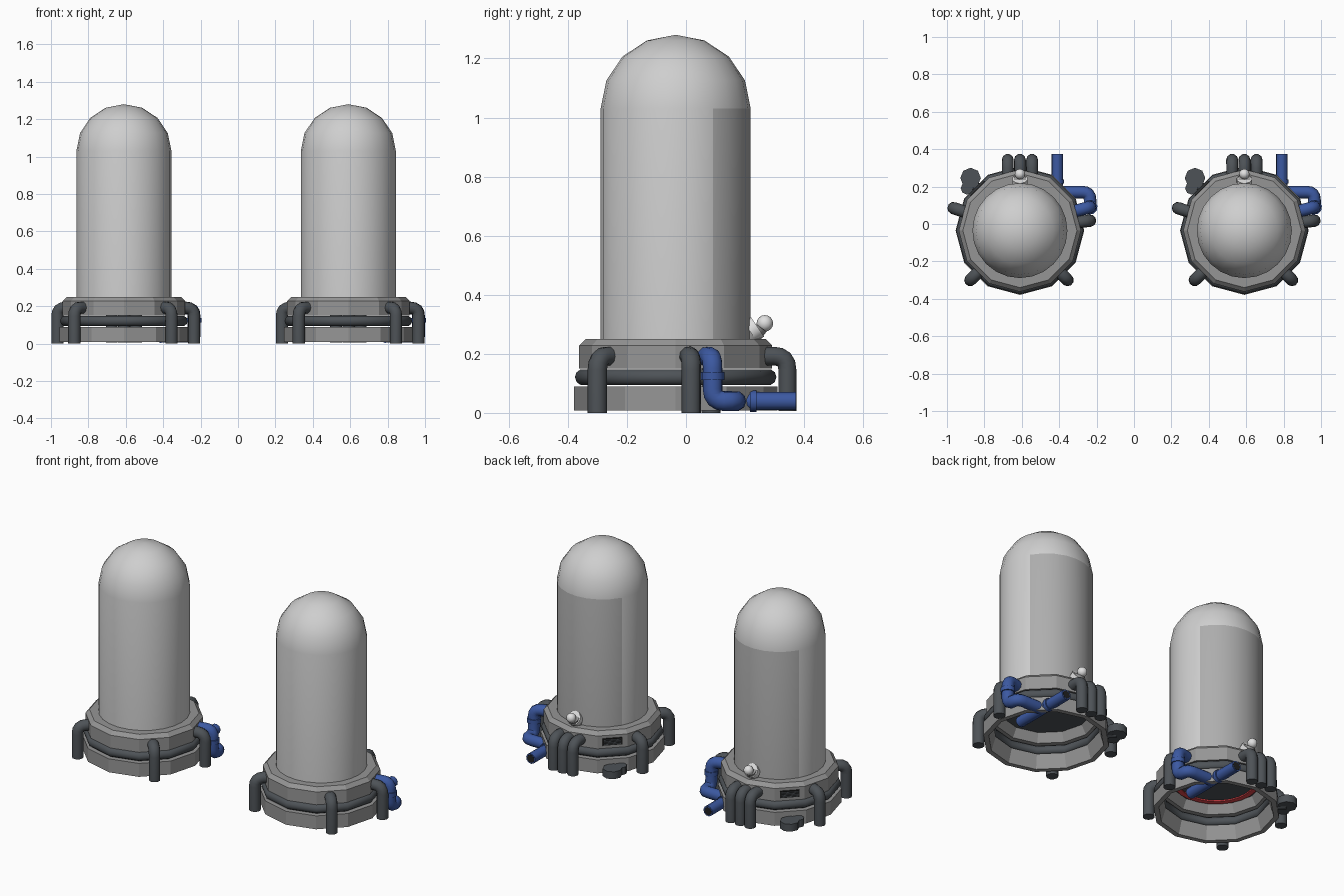
import bpy, bmesh, math
from mathutils import Vector, Matrix

if "Cube" in bpy.data.objects:
    bpy.data.objects.remove(bpy.data.objects["Cube"])


def material(name, r, g, b):
    m = bpy.data.materials.new(name)
    m.diffuse_color = (r, g, b, 1)
    m.use_nodes = True
    m.node_tree.nodes["Principled BSDF"].inputs["Base Color"].default_value = m.diffuse_color
    return m


GLASS = material("pale_glass", .62, .62, .62)
PANEL = material("back_panel_grey", .42, .42, .42)
METAL = material("grey_metal", .30, .30, .30)
HOSE = material("dark_hose", .075, .085, .095)
BLUE = material("blue_pipe", .045, .10, .36)
BLACK = material("black", .015, .015, .015)
WHITE = material("lamp_white", .75, .75, .75)
RED = material("red_light", .75, .06, .07)


def finish(bm, name, mats, origin, smooth=None):
    bmesh.ops.recalc_face_normals(bm, faces=bm.faces)
    me = bpy.data.meshes.new(name)
    bm.to_mesh(me)
    bm.free()
    ob = bpy.data.objects.new(name, me)
    bpy.context.collection.objects.link(ob)
    ob.location = origin
    for m in mats:
        me.materials.append(m)
    if smooth:
        bpy.ops.object.select_all(action='DESELECT')
        ob.select_set(True)
        bpy.context.view_layer.objects.active = ob
        bpy.ops.object.shade_smooth_by_angle(angle=math.radians(smooth))
    return ob


def lathe(name, profile, sides, mat, origin, closed=True, smooth=None):
    """Spin an (r, z) profile round z, with a corner facing the front."""
    bm = bmesh.new()
    rings = []
    for r, z in profile:
        if r < 1e-5:
            rings.append([bm.verts.new((0, 0, z))] * sides)
        else:
            rings.append([bm.verts.new((r * math.cos(a), r * math.sin(a), z)) for a in
                          (math.tau * i / sides - math.pi / 2 for i in range(sides))])
    pairs = list(zip(rings, rings[1:]))
    if closed:
        pairs.append((rings[-1], rings[0]))
    for a, b in pairs:
        for i in range(sides):
            j = (i + 1) % sides
            vs = list(dict.fromkeys((a[i], a[j], b[j], b[i])))
            if len(vs) > 2:
                bm.faces.new(vs)
    return finish(bm, name, [mat], origin, smooth)


def rounded(points, bend):
    """Replace the inner corners of a path with short arcs."""
    pts = [Vector(p) for p in points]
    out = [pts[0]]
    for a, b, c in zip(pts, pts[1:], pts[2:]):
        p, q = b + (a - b).normalized() * bend, b + (c - b).normalized() * bend
        for k in range(5):
            t = k / 4
            out.append(p * (1 - t) ** 2 + b * 2 * t * (1 - t) + q * t * t)
    return out + [pts[-1]]


def pipe(name, points, radius, mat, origin, bend=.045, sides=10):
    path = rounded(points, bend)
    bm = bmesh.new()
    rings, n = [], None
    for i, p in enumerate(path):
        d = (path[min(i + 1, len(path) - 1)] - path[max(i - 1, 0)]).normalized()
        if n is None:
            n = d.orthogonal()
        n = (n - d * n.dot(d)).normalized()
        s = d.cross(n)
        rings.append([bm.verts.new(p + radius * (n * math.cos(a) + s * math.sin(a)))
                      for a in (math.tau * k / sides for k in range(sides))])
    for a, b in zip(rings, rings[1:]):
        for k in range(sides):
            bm.faces.new((a[k], a[k - 1], b[k - 1], b[k]))
    bm.faces.new(rings[0])
    bm.faces.new(rings[-1])
    return finish(bm, name, [mat], origin, 50)


def box(name, size, centre, turn, mat, origin):
    bm = bmesh.new()
    bmesh.ops.create_cube(bm, size=1)
    bm.transform(Matrix.Translation(centre) @ Matrix.Rotation(turn, 4, 'Z')
                 @ Matrix.Diagonal((*size, 1)))
    return finish(bm, name, [mat], origin)


def pod(tag, cx, lit):
    o = (cx, -.035, 0)
    # Glass tube with a dome; the back third of the wall is a darker panel
    R = .254
    dome = [(R * math.cos(math.radians(a)), 1.03 + .25 * math.sin(math.radians(a)))
            for a in (22.5, 45, 67.5)]
    glass = lathe(tag + "_glass_tube", [(0, .2), (R, .2), (R, 1.03)] + dome + [(0, 1.28)],
                  24, GLASS, o, False, 40)
    glass.data.materials.append(PANEL)
    glass.data.materials.append(HOSE)
    for f in glass.data.polygons:
        c = f.center
        if c.z < .21:
            f.material_index = 2
        elif c.z < 1.03 and c.y > R * .5:
            f.material_index = 1

    # Base rings
    lathe(tag + "_upper_ring", [(.327, .15), (.327, .228), (.305, .25), (.25, .25),
                                (.25, .2), (.28, .15)], 12, METAL, o)
    lathe(tag + "_lower_ring", [(.344, .008), (.344, .09), (.29, .09), (.315, .008)],
          12, METAL, o)
    lathe(tag + "_ring_hose", [(.313 + .028 * math.cos(a), .121 + .028 * math.sin(a))
                               for a in (math.tau * k / 10 for k in range(10))],
          12, HOSE, o, True, 50)
    # Light ring under the floor of the tube
    if lit:
        lathe(tag + "_floor_light", [(.205, .192), (.235, .192), (.235, .199), (.205, .199)],
              24, RED, o)

    # Bent hoses from the upper ring to the ground
    for i, (x, y) in enumerate([(.255, -.265), (-.265, -.265), (.375, .053), (-.355, .12)]):
        k = .28 / math.hypot(x, y)
        pipe(f"{tag}_hose_{i}", [(x * k, y * k, .192), (x, y, .192), (x, y, 0)],
             .033, HOSE, o)
    for i, x in enumerate((-.065, 0, .065)):
        pipe(f"{tag}_back_hose_{i}", [(x, .27, .192), (x, .378, .192), (x, .378, .006)],
             .032, HOSE, o)

    # Blue plumbing on the right side
    pipe(tag + "_blue_feed", [(.28, .10, .19), (.375, .125, .19), (.375, .125, .04),
                              (.375, .205, .04), (.2, .205, .04)], .034, BLUE, o, .04)
    pipe(tag + "_blue_drain", [(.2, .02, .04), (.2, .408, .04)], .031, BLUE, o)
    pipe(tag + "_blue_collar_side", [(.375, .125, .112), (.375, .125, .138)], .04, BLUE, o)
    pipe(tag + "_blue_collar_back", [(.2, .252, .04), (.2, .274, .04)], .037, BLUE, o)
    pipe(tag + "_drain_mouth", [(.2, .407, .04), (.2, .4095, .04)], .024, BLACK, o)

    # Lamp on the back edge of the ring
    pipe(tag + "_lamp_base", [(0, .24, .24), (0, .28, .295)], .034, METAL, o)
    d = Vector((0, .83, .56))
    c = Vector((0, .276, .293))
    pipe(tag + "_lamp_dish", [c - d * .03, c], .042, WHITE, o)
    bm = bmesh.new()
    bmesh.ops.create_uvsphere(bm, u_segments=12, v_segments=8, radius=.028,
                              matrix=Matrix.Translation((0, .302, .303)))
    finish(bm, tag + "_lamp_bulb", [WHITE], o, 60)

    # Vent and ground valve on the back left
    a = math.radians(135)
    u = Vector((math.cos(a), math.sin(a), 0))
    r = .327 * math.cos(math.pi / 12)
    box(tag + "_vent", (.012, .11, .042), u * r + Vector((0, 0, .19)), a, BLACK, o)
    for i in range(4):
        box(f"{tag}_vent_slat_{i}", (.02, .096, .004),
            u * r + Vector((0, 0, .177 + .0085 * i)), a, HOSE, o)
    pipe(tag + "_valve_arm", [u * .30 + Vector((0, 0, .035)), u * .38 + Vector((0, 0, .035))],
         .026, HOSE, o)
    side = Vector((-u.y, u.x, 0))
    for n, off, rad in (("wheel", -.012, .055), ("nut", .04, .034)):
        p = u * (.385 if n == "wheel" else .36) + side * off
        pipe(f"{tag}_valve_{n}", [p + Vector((0, 0, .015)), p + Vector((0, 0, .06))],
             rad, HOSE, o, sides=8)


pod("left", -.61, True)
pod("right", .59, False)
